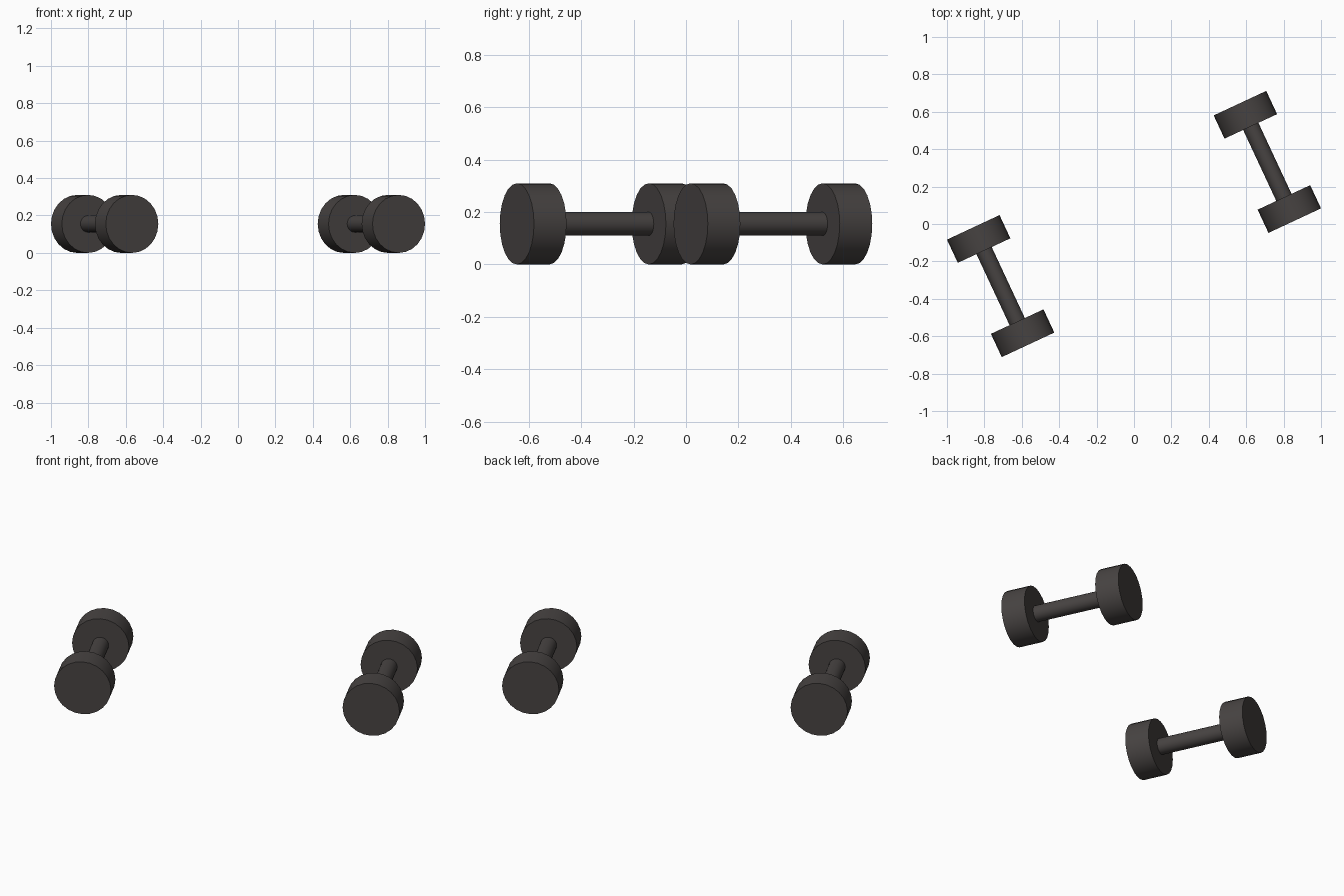
import bpy
from math import radians
from mathutils import Matrix, Vector

old = bpy.data.objects.get("Cube")
if old:
    bpy.data.objects.remove(old, do_unlink=True)

# One dark iron colour
iron = bpy.data.materials.new("dark_iron")
iron.use_nodes = True
colour = (0.063, 0.056, 0.054, 1)
iron.diffuse_color = colour
bsdf = iron.node_tree.nodes["Principled BSDF"]
bsdf.inputs["Base Color"].default_value = colour
bsdf.inputs["Roughness"].default_value = 0.6

RADIUS, BAR_RADIUS = 0.155, 0.045
LENGTH, WEIGHT_WIDTH = 0.693, 0.137
TURN = Matrix.Rotation(radians(25), 4, "Z")
LIE_DOWN = Matrix.Rotation(radians(90), 4, "X")


def cylinder(name, centre, along, radius, depth):
    """Cylinder lying on the dumbbell axis, at a distance along it."""
    bpy.ops.mesh.primitive_cylinder_add(vertices=24, radius=radius, depth=depth)
    obj = bpy.context.object
    obj.name = name
    obj.matrix_world = (Matrix.Translation(centre) @ TURN
                        @ Matrix.Translation((0, along, 0)) @ LIE_DOWN)
    obj.data.materials.append(iron)
    bpy.ops.object.shade_smooth_by_angle(angle=radians(30))


# Two parallel dumbbells, each a bar with a weight at both ends
for side, sign in (("left", 1), ("right", -1)):
    centre = Vector((sign * 0.713, sign * 0.332, RADIUS))
    cylinder(side + "_bar", centre, 0, BAR_RADIUS, LENGTH - WEIGHT_WIDTH)
    for end, way in (("front", -1), ("back", 1)):
        cylinder(f"{side}_{end}_weight", centre, way * (LENGTH - WEIGHT_WIDTH) / 2,
                 RADIUS, WEIGHT_WIDTH)
